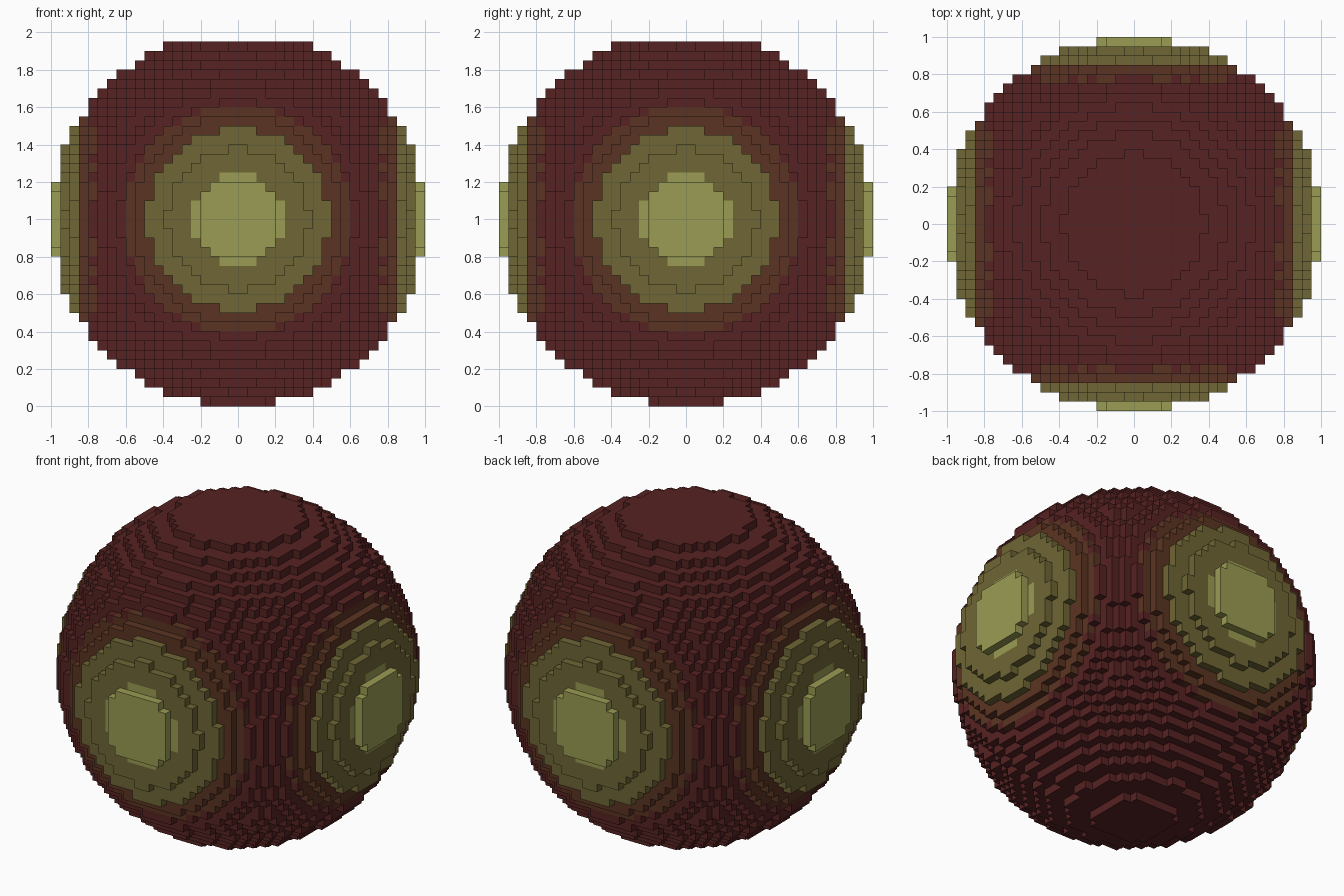
import bpy
import bmesh
from mathutils import Vector

cube = bpy.data.objects.get("Cube")
if cube:
    bpy.data.objects.remove(cube, do_unlink=True)

CELL = 0.05      # edge of one block
N = 20           # ball radius in blocks


def linear(c):
    c /= 255
    return c / 12.92 if c <= 0.04045 else ((c + 0.055) / 1.055) ** 2.4


def material(name, rgb):
    m = bpy.data.materials.new(name)
    m.use_nodes = True
    col = (*[linear(c) for c in rgb], 1)
    m.diffuse_color = col
    bsdf = m.node_tree.nodes["Principled BSDF"]
    bsdf.inputs["Base Color"].default_value = col
    bsdf.inputs["Roughness"].default_value = 0.9
    return m


materials = [material("pale_olive", (154, 156, 83)),
             material("dark_olive", (110, 102, 53)),
             material("brown", (91, 52, 34)),
             material("dark_red", (87, 34, 34))]
RING_RADII = (5, 10, 13)   # spot rings, in blocks from the spot centre
SPOTS = [Vector(p) * N for p in ((1, 0, 0), (-1, 0, 0), (0, 1, 0), (0, -1, 0))]


def filled(i, j, k):
    """Block (i, j, k) lies in the ball; the topmost layer is left off."""
    return k < N - 1 and sum((c + 0.5) ** 2 for c in (i, j, k)) <= N * N


def ring(i, j, k):
    """Colour index from the distance to the nearest spot centre."""
    centre = Vector((i + 0.5, j + 0.5, k + 0.5))
    d = min((centre - s).length for s in SPOTS)
    return sum(d > r for r in RING_RADII)


# Outer skin of the stepped ball: one square per exposed block side
bm = bmesh.new()
corners = {}


def corner(p):
    if p not in corners:
        corners[p] = bm.verts.new((p[0] * CELL, p[1] * CELL, (p[2] + N) * CELL))
    return corners[p]


span = range(-N, N)
for block in ((i, j, k) for i in span for j in span for k in span):
    if not filled(*block):
        continue
    for axis in range(3):
        for side in (0, 1):
            neighbour = list(block)
            neighbour[axis] += 2 * side - 1
            if filled(*neighbour):
                continue
            quad = []
            for u, v in ((0, 0), (1, 0), (1, 1), (0, 1)):
                p = list(block)
                p[axis] += side
                p[(axis + 1) % 3] += u
                p[(axis + 2) % 3] += v
                quad.append(corner(tuple(p)))
            face = bm.faces.new(quad if side else quad[::-1])
            face.material_index = ring(*block)

mesh = bpy.data.meshes.new("stepped_ball")
bm.to_mesh(mesh)
bm.free()
for m in materials:
    mesh.materials.append(m)
ball = bpy.data.objects.new("stepped_ball", mesh)
bpy.context.collection.objects.link(ball)
